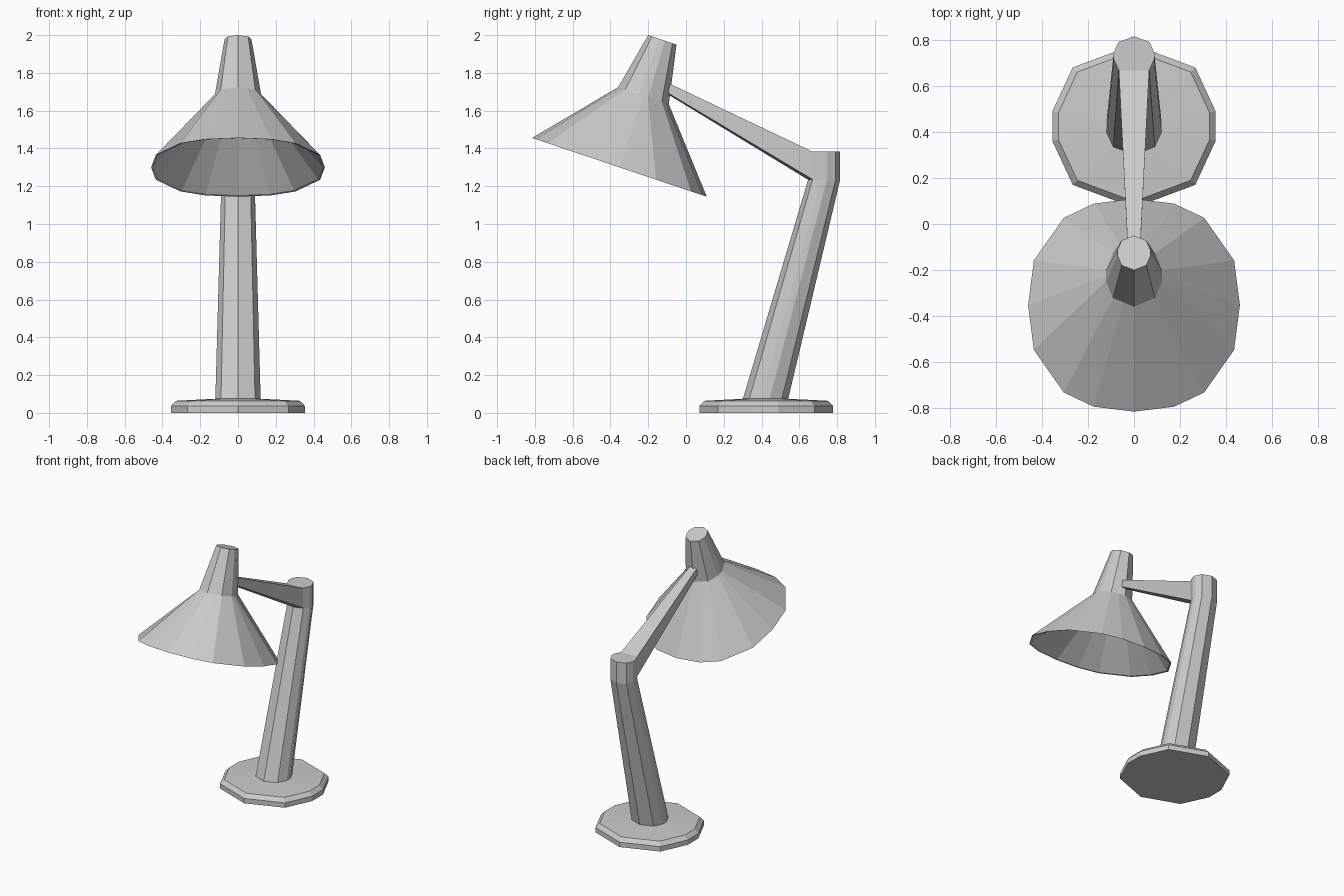
import bpy, bmesh
from mathutils import Vector

if "Cube" in bpy.data.objects:
    bpy.data.objects.remove(bpy.data.objects["Cube"])


def loft(name, rings, close_loop=False):
    """Skin a list of equal-length vertex rings; cap ends or join last to first."""
    bm = bmesh.new()
    vs = [[bm.verts.new(p) for p in r] for r in rings]
    n = len(vs[0])
    pairs = list(zip(vs, vs[1:]))
    for a, b in pairs:
        for i in range(n):
            j = (i + 1) % n
            bm.faces.new((a[i], a[j], b[j], b[i]))
    bm.faces.new(vs[0][::-1])
    bm.faces.new(vs[-1])
    bmesh.ops.recalc_face_normals(bm, faces=bm.faces)
    me = bpy.data.meshes.new(name)
    bm.to_mesh(me)
    bm.free()
    ob = bpy.data.objects.new(name, me)
    bpy.context.collection.objects.link(ob)
    return ob


def mirror4(quarter):
    """Complete a closed outline from its first-quadrant points."""
    half = quarter + [(-x, y) for x, y in reversed(quarter) if x > 0]
    return half + [(x, -y) for x, y in reversed(half) if y > 0]


# Shared outlines
TEN = mirror4([(1, 0.18), (0.75, 0.72), (0, 1)])
NECK = mirror4([(1, 0), (1, 0.18), (0.75, 0.72), (0.375, 0.86), (0, 1)])
RIM = mirror4([(0.46, 0), (0.435, 0.205), (0.305, 0.40), (0.175, 0.465), (0, 0.488)])


def flat_ring(yc, z, rx, ry):
    return [(rx * x, yc + ry * y, z) for x, y in TEN]


# Base disc
loft("base", [flat_ring(0.425, 0, 0.355, 0.354), flat_ring(0.425, 0.036, 0.355, 0.354),
              flat_ring(0.425, 0.064, 0.328, 0.327), flat_ring(0.42, 0.075, 0.12, 0.12)])

# Leaning post with upright joint on top
loft("post", [flat_ring(0.417, 0.05, 0.12, 0.12), flat_ring(0.42, 0.07, 0.12, 0.12),
              flat_ring(0.73, 1.23, 0.088, 0.085), flat_ring(0.73, 1.385, 0.088, 0.085)])


# Tapering arm
def arm_ring(y_top, z_top, y_bot, z_bot, w, drop):
    return [(-w, y_top, z_top), (w, y_top, z_top), (w, y_bot, z_bot + drop),
            (0, y_bot, z_bot), (-w, y_bot, z_bot + drop)]


loft("arm", [arm_ring(0.67, 1.383, 0.67, 1.22, 0.066, 0.016),
             arm_ring(-0.084, 1.742, -0.094, 1.685, 0.028, 0.008)])

# Tilted hollow shade: outer skin from the neck top to the rim, then back up inside
CENTRE = Vector((0, -0.3525, 1.30))
AXIS = Vector((0, 0.319, 0.948))
ACROSS = Vector((0, 0.948, -0.319))


def shade_ring(outline, h, sx, sy):
    return [CENTRE + AXIS * h + Vector((sx * x, 0, 0)) + ACROSS * (sy * y) for x, y in outline]


loft("shade", [shade_ring(NECK, 0.712, 0.071, 0.079), shade_ring(NECK, 0.40, 0.122, 0.1415),
               shade_ring(RIM, 0, 1, 1), shade_ring(RIM, 0.004, 0.97, 0.97),
               shade_ring(NECK, 0.392, 0.11, 0.128), shade_ring(NECK, 0.698, 0.06, 0.067)])
